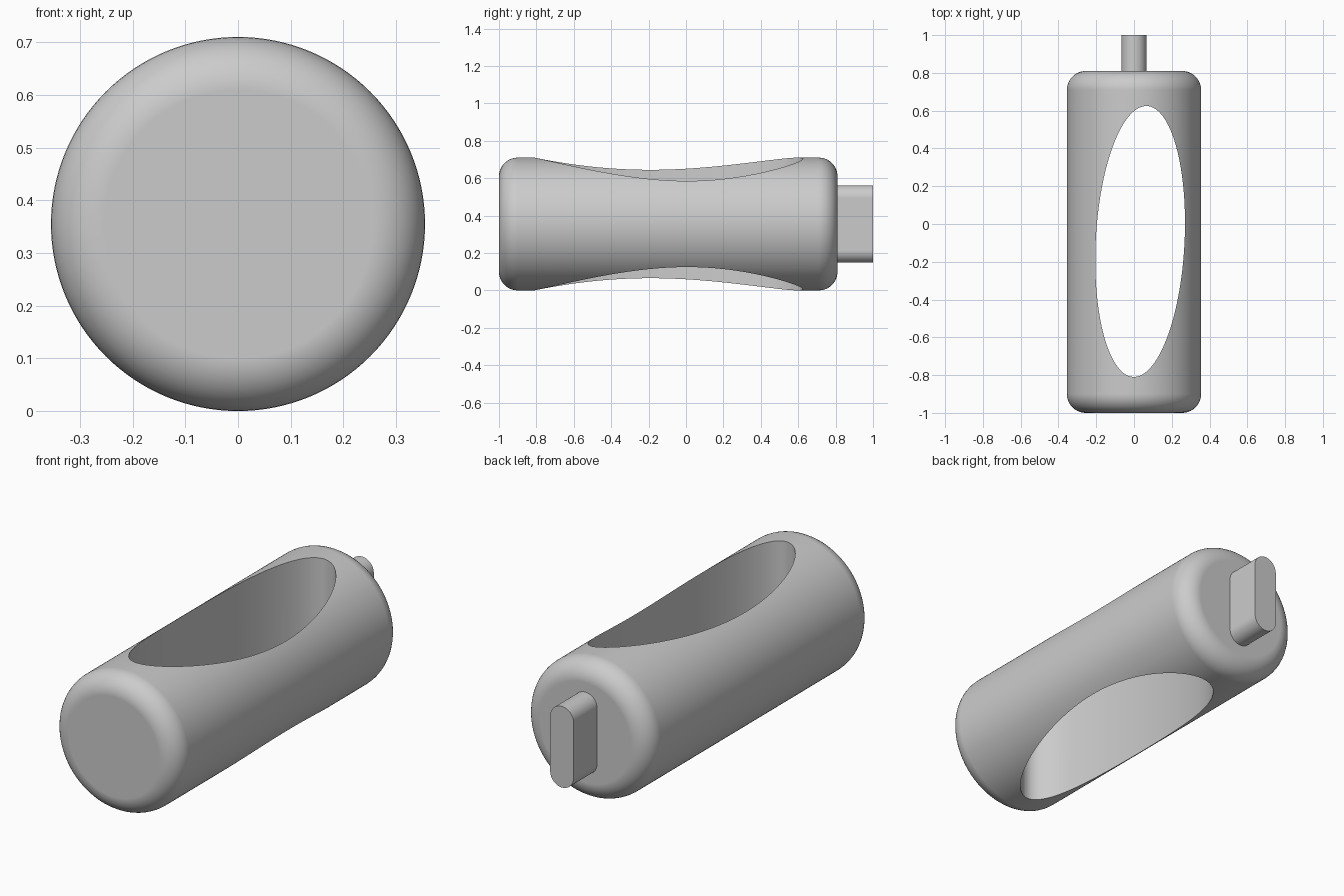
import bpy, bmesh, math
from mathutils import Matrix

old = bpy.data.objects.get("Cube")
if old:
    bpy.data.objects.remove(old, do_unlink=True)

R, MID = 0.355, 0.355          # body radius and axis height
FRONT, BACK, FILLET = -1.0, 0.81, 0.1

grey = bpy.data.materials.new("plain grey")
grey.use_nodes = True
COLOUR = (0.6, 0.6, 0.6, 1)
grey.diffuse_color = COLOUR
grey.node_tree.nodes["Principled BSDF"].inputs["Base Color"].default_value = COLOUR


def make_object(name, bm):
    bmesh.ops.recalc_face_normals(bm, faces=bm.faces)
    mesh = bpy.data.meshes.new(name)
    bm.to_mesh(mesh)
    bm.free()
    mesh.materials.append(grey)
    obj = bpy.data.objects.new(name, mesh)
    bpy.context.collection.objects.link(obj)
    return obj


def activate(obj):
    bpy.ops.object.select_all(action='DESELECT')
    obj.select_set(True)
    bpy.context.view_layer.objects.active = obj


def loft(rings):
    """Bridge closed rings of points and cap both ends."""
    bm = bmesh.new()
    rows = [[bm.verts.new(p) for p in ring] for ring in rings]
    n = len(rows[0])
    for a, b in zip(rows, rows[1:]):
        for i in range(n):
            j = (i + 1) % n
            bm.faces.new((a[i], a[j], b[j], b[i]))
    bm.faces.new(rows[0])
    bm.faces.new(rows[-1])
    return bm


def arc(n, start=0.0, sweep=math.tau):
    return [start + sweep * i / n for i in range(n)]


# Round body with filleted ends
quarter = [math.pi / 2 * i / 10 for i in range(11)]
profile = [(R - FILLET + FILLET * math.sin(a), FRONT + FILLET - FILLET * math.cos(a)) for a in quarter]
profile += [(R - FILLET + FILLET * math.cos(a), BACK - FILLET + FILLET * math.sin(a)) for a in quarter]
body = make_object("body", loft(
    [[(r * math.cos(a), y, MID + r * math.sin(a)) for a in arc(128)] for r, y in profile]))

# Slightly tilted elliptical opening straight through the body
tilt = Matrix.Translation((0.0325, -0.0925, 0)) @ Matrix.Rotation(-0.051, 4, 'Z')
bm = loft([[(0.235 * math.cos(a), 0.718 * math.sin(a), z) for a in arc(128)] for z in (-0.3, 1.0)])
bmesh.ops.transform(bm, matrix=tilt, verts=bm.verts)
cutter = make_object("opening_cutter", bm)
cutter.hide_render = True

activate(body)
cut = body.modifiers.new("opening", 'BOOLEAN')
cut.operation = 'DIFFERENCE'
cut.solver = 'EXACT'
cut.object = cutter
bpy.ops.object.modifier_apply(modifier=cut.name)
bpy.data.objects.remove(cutter, do_unlink=True)

# Upright tab with rounded top and bottom
TAB_R, TAB_HALF = 0.066, 0.207
outline = []
for side, start in ((1, 0.0), (-1, math.pi)):
    for i in range(25):
        a = start + math.pi * i / 24
        outline.append((TAB_R * math.cos(a), MID + side * (TAB_HALF - TAB_R) + TAB_R * math.sin(a)))
tab = make_object("back_tab", loft([[(x, y, z) for x, z in outline] for y in (BACK - 0.03, 1.0)]))

# Smooth shading with crisp rims
for obj in (body, tab):
    activate(obj)
    bpy.ops.object.shade_smooth_by_angle(angle=math.radians(30))
    weighted = obj.modifiers.new("clean shading", 'WEIGHTED_NORMAL')
    weighted.keep_sharp = True
